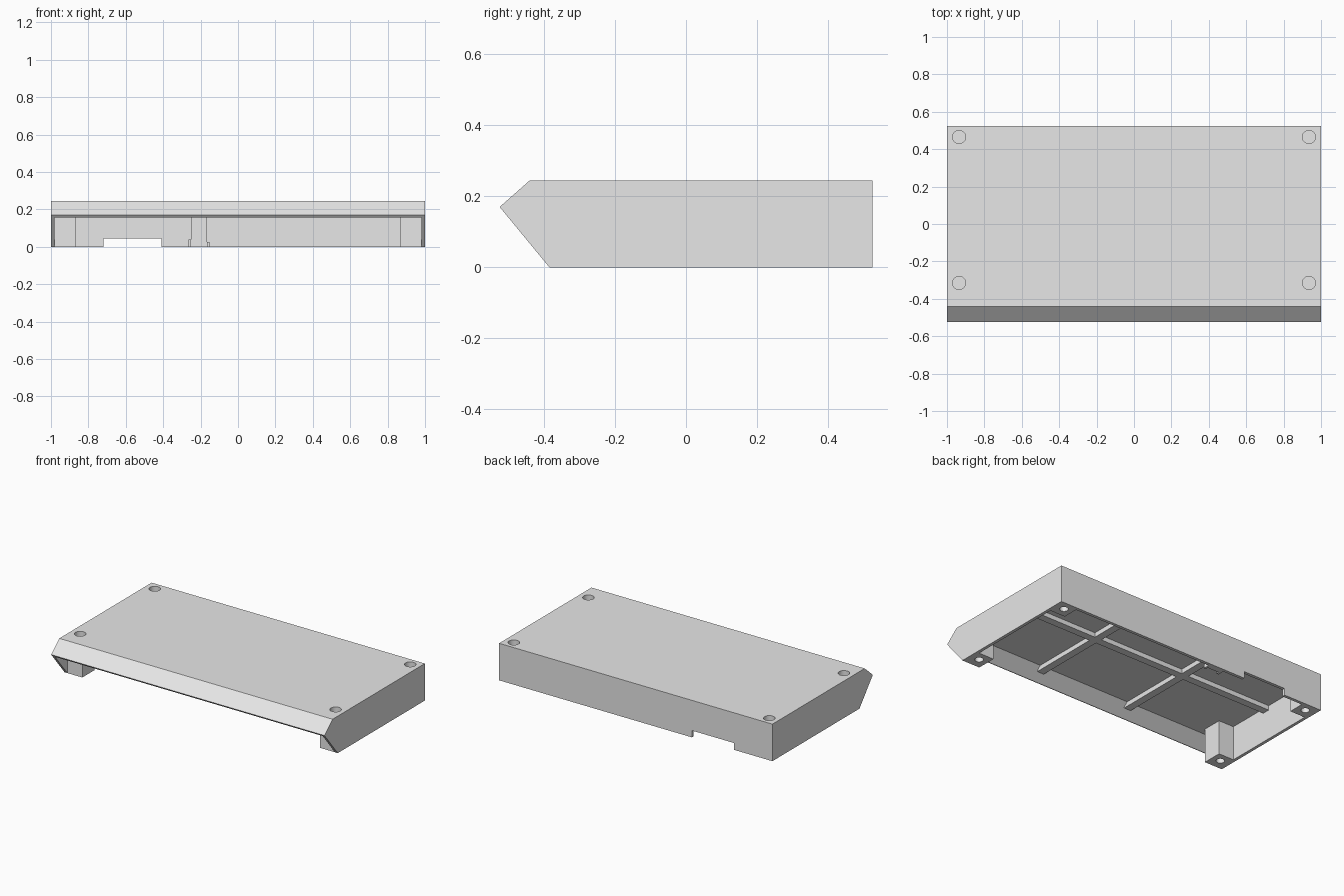
import bpy, bmesh

if "Cube" in bpy.data.objects:
    bpy.data.objects.remove(bpy.data.objects["Cube"], do_unlink=True)

GREY = (0.8, 0.8, 0.8, 1)
mat = bpy.data.materials.new("light grey")
mat.use_nodes = True
mat.diffuse_color = GREY
mat.node_tree.nodes["Principled BSDF"].inputs["Base Color"].default_value = GREY

WALL, TOP, CEILING = 0.98, 0.245, 0.225


def finish(name, bm):
    bmesh.ops.recalc_face_normals(bm, faces=bm.faces[:])
    mesh = bpy.data.meshes.new(name)
    bm.to_mesh(mesh)
    bm.free()
    mesh.materials.append(mat)
    obj = bpy.data.objects.new(name, mesh)
    bpy.context.collection.objects.link(obj)
    return obj


def prism(name, profile, half_width):
    """Extrude a y-z outline along x."""
    bm = bmesh.new()
    face = bm.faces.new([bm.verts.new((-half_width, y, z)) for y, z in profile])
    ext = bmesh.ops.extrude_face_region(bm, geom=[face])["geom"]
    verts = [g for g in ext if isinstance(g, bmesh.types.BMVert)]
    bmesh.ops.translate(bm, vec=(2 * half_width, 0, 0), verts=verts)
    return finish(name, bm)


def box(name, x, y, z):
    bm = bmesh.new()
    bmesh.ops.create_cube(bm, size=1)
    for v in bm.verts:
        v.co = [r[0] if c < 0 else r[1] for c, r in zip(v.co, (x, y, z))]
    return finish(name, bm)


def cylinder(name, x, y, z, radius):
    bm = bmesh.new()
    bmesh.ops.create_cone(bm, cap_ends=True, segments=32, radius1=radius,
                          radius2=radius, depth=z[1] - z[0])
    bmesh.ops.translate(bm, vec=(x, y, sum(z) / 2), verts=bm.verts[:])
    return finish(name, bm)


def cut(obj, cutter):
    mod = obj.modifiers.new("cut", "BOOLEAN")
    mod.operation, mod.solver, mod.object = "DIFFERENCE", "EXACT", cutter
    bpy.context.view_layer.objects.active = obj
    bpy.ops.object.modifier_apply(modifier=mod.name)


def discard(obj):
    bpy.data.objects.remove(obj, do_unlink=True)


# Outer shell, hollow and open underneath and along the lower front
shell = prism("shell", [(-0.525, 0.17), (-0.44, TOP), (0.525, TOP),
                        (0.525, 0), (-0.385, 0)], 1)
hollow = prism("hollow", [(-0.51, 0.157), (-0.432, CEILING), (0.505, CEILING),
                          (0.505, -0.1), (-0.6, -0.1), (-0.6, 0.157)], WALL)
notch = box("notch", (-0.72, -0.41), (0.45, 0.6), (-0.1, 0.045))
for cutter in (hollow, notch):
    cut(shell, cutter)
    discard(cutter)

# Corner posts with blind holes from above and below
for side, sx in (("right", -1), ("left", 1)):
    for end, y0, y1, hole_y in (("front", -0.385, -0.255, -0.315),
                                ("back", 0.4, 0.505, 0.465)):
        xs = sorted((sx * 0.87, sx * WALL))
        post = box(f"{end}_{side}_post", xs, (y0, y1), (0, CEILING))
        upper = cylinder("upper_hole", sx * 0.935, hole_y, (0.185, 0.3), 0.035)
        lower = cylinder("lower_hole", sx * 0.93, hole_y, (-0.1, 0.08), 0.026)
        cut(shell, upper)
        cut(post, upper)
        cut(post, lower)
        discard(upper)
        discard(lower)

# Stiffening ribs under the top
RIB = (CEILING - 0.03, CEILING)
for side, x in (("right", -0.335), ("left", 0.335)):
    box(f"{side}_cross_rib", (x - 0.025, x + 0.025), (-0.46, 0.505), RIB)
box("long_rib", (-WALL, WALL), (0.02, 0.07), RIB)

# Small pillar on the back wall with a hook on each side
box("back_pillar", (-0.25, -0.165), (0.48, 0.505), (0, CEILING))
box("right_hook", (-0.265, -0.25), (0.46, 0.505), (0, 0.04))
box("left_hook", (-0.165, -0.152), (0.46, 0.505), (0, 0.025))

# Smooth hole walls, keep every edge sharp
for obj in bpy.context.scene.objects:
    obj.select_set(obj.type == "MESH")
bpy.context.view_layer.objects.active = shell
bpy.ops.object.shade_smooth_by_angle()
